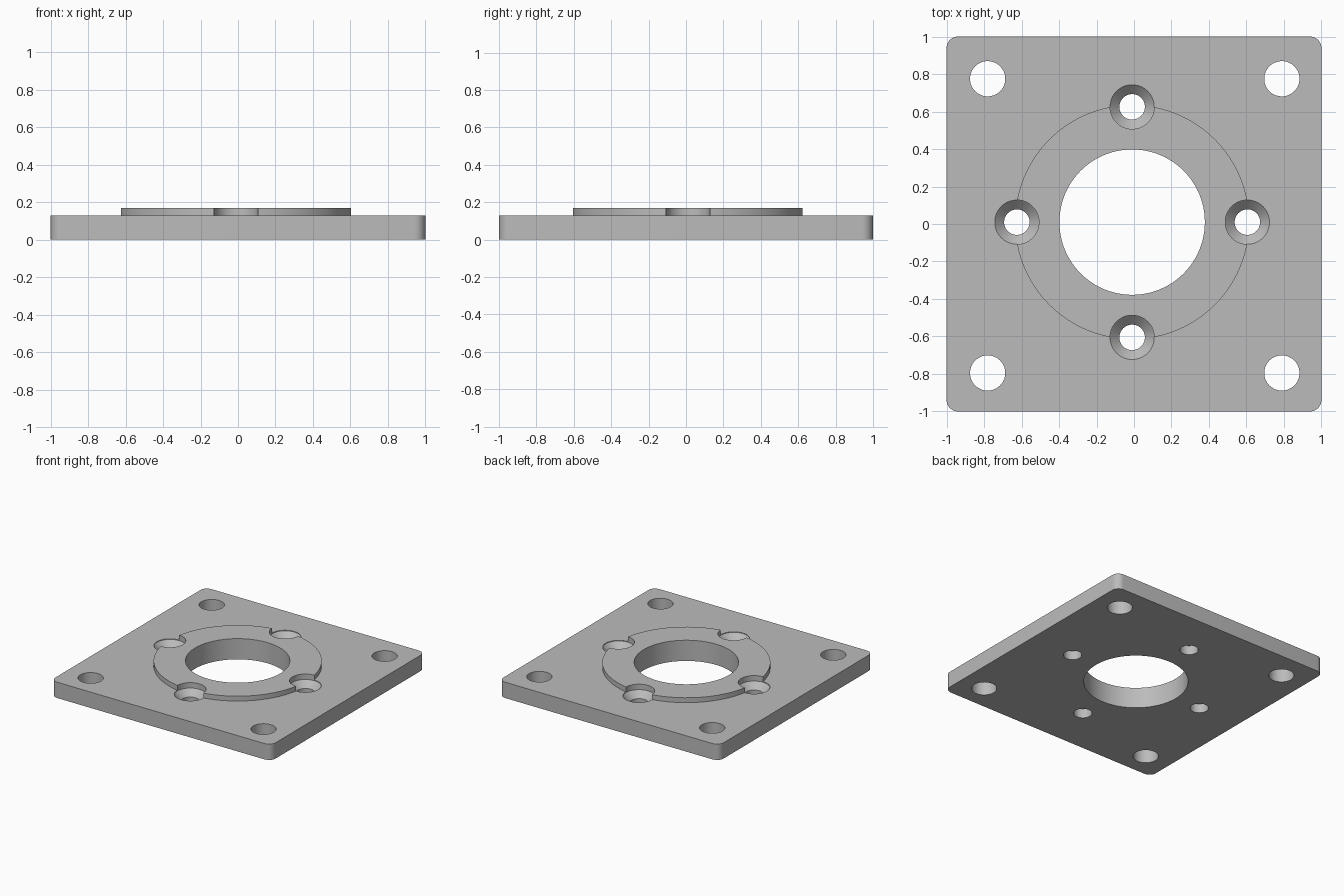
import bpy
import bmesh
from math import pi, cos, sin, radians

if "Cube" in bpy.data.objects:
    bpy.data.objects.remove(bpy.data.objects["Cube"])

THICK, TOP = 0.13, 0.17
CX, CY = -0.01, 0.01

metal = bpy.data.materials.new("plain_grey")
metal.use_nodes = True
grey = (0.5, 0.5, 0.5, 1)
metal.diffuse_color = grey
metal.node_tree.nodes["Principled BSDF"].inputs["Base Color"].default_value = grey


def loft(name, rings):
    """Solid through stacked rings of equal point count."""
    bm = bmesh.new()
    loops = [[bm.verts.new(p) for p in ring] for ring in rings]
    for a, b in zip(loops, loops[1:]):
        for i in range(len(a)):
            j = (i + 1) % len(a)
            bm.faces.new((a[i], a[j], b[j], b[i]))
    bm.faces.new(loops[0][::-1])
    bm.faces.new(loops[-1])
    mesh = bpy.data.meshes.new(name)
    bm.to_mesh(mesh)
    bm.free()
    mesh.materials.append(metal)
    obj = bpy.data.objects.new(name, mesh)
    bpy.context.collection.objects.link(obj)
    return obj


def turned(name, x, y, profile, n=64):
    """Round solid from (radius, height) pairs."""
    return loft(name, [[(x + r * cos(2 * pi * i / n), y + r * sin(2 * pi * i / n), z)
                        for i in range(n)] for r, z in profile])


def combine(target, tool, operation):
    mod = target.modifiers.new(operation.lower(), "BOOLEAN")
    mod.operation, mod.object, mod.solver = operation, tool, "EXACT"
    bpy.context.view_layer.objects.active = target
    bpy.ops.object.modifier_apply(modifier=mod.name)
    bpy.data.objects.remove(tool)


# Square plate with rounded corners
round_r, steps = 0.06, 8
outline = []
for q, (sx, sy) in enumerate([(1, 1), (-1, 1), (-1, -1), (1, -1)]):
    for k in range(steps + 1):
        a = (q + k / steps) * pi / 2
        outline.append((sx * (1 - round_r) + round_r * cos(a),
                        sy * (1 - round_r) + round_r * sin(a)))
plate = loft("mounting_plate", [[(x, y, z) for x, y in outline] for z in (0, THICK)])

# Raised round boss
combine(plate, turned("boss", CX, CY, [(0.625, 0.06), (0.625, TOP)], 96), "UNION")

# Central bore
combine(plate, turned("bore", CX, CY, [(0.388, -0.1), (0.388, 0.3)], 96), "DIFFERENCE")

# Corner bolt holes
for sx in (-1, 1):
    for sy in (-1, 1):
        combine(plate, turned("bolt_hole", 0.004 + sx * 0.785, -0.01 + sy * 0.785,
                              [(0.094, -0.1), (0.094, 0.3)]), "DIFFERENCE")

# Countersunk screw holes on the boss rim
sink = [(0.068, -0.1), (0.068, 0.075), (0.118, 0.125), (0.118, 0.3)]
for q in range(4):
    a = q * pi / 2
    combine(plate, turned("screw_hole", CX + 0.615 * cos(a), CY + 0.615 * sin(a), sink),
            "DIFFERENCE")

# Smooth walls with crisp edges
bpy.ops.object.select_all(action="DESELECT")
plate.select_set(True)
bpy.context.view_layer.objects.active = plate
bpy.ops.object.shade_smooth_by_angle(angle=radians(30))
